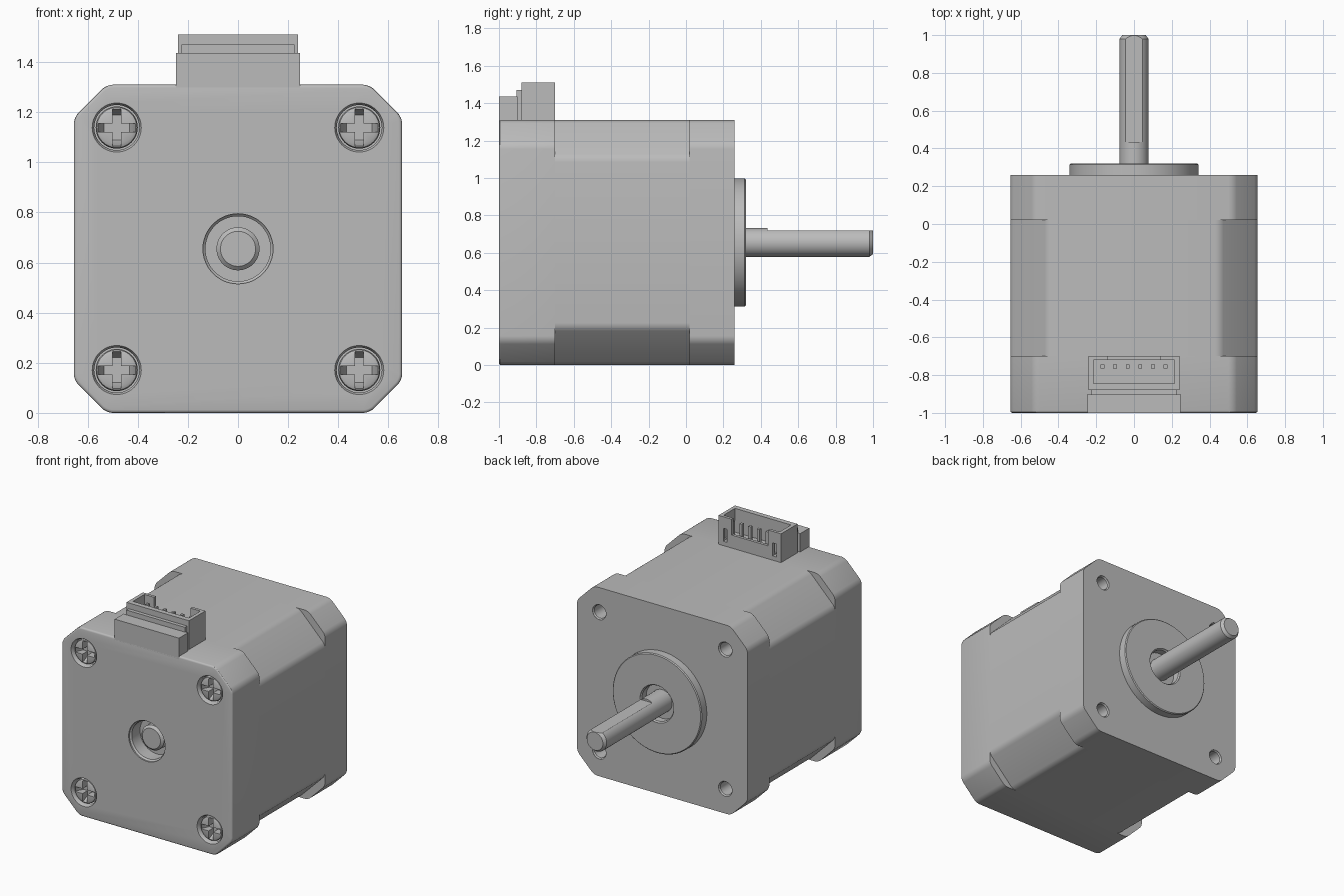
import bpy, bmesh, math
from mathutils import Matrix, Vector

if "Cube" in bpy.data.objects:
    bpy.data.objects.remove(bpy.data.objects["Cube"])

CZ = 0.655          # height of the shaft axis
HALF = 0.655        # half width of the body
BOLT = 0.484        # bolt offset from the axis

metal = bpy.data.materials.new("plain grey")
metal.use_nodes = True
GREY = (0.5, 0.5, 0.5, 1)
metal.diffuse_color = GREY
metal.node_tree.nodes["Principled BSDF"].inputs["Base Color"].default_value = GREY


def finish(name, bm):
    bmesh.ops.recalc_face_normals(bm, faces=bm.faces)
    mesh = bpy.data.meshes.new(name)
    bm.to_mesh(mesh)
    bm.free()
    ob = bpy.data.objects.new(name, mesh)
    mesh.materials.append(metal)
    bpy.context.collection.objects.link(ob)
    return ob


def activate(ob):
    bpy.ops.object.select_all(action='DESELECT')
    ob.select_set(True)
    bpy.context.view_layer.objects.active = ob


def smooth(ob):
    activate(ob)
    bpy.ops.object.shade_smooth_by_angle(angle=math.radians(30))


def box(name, x, y, z):
    """Box from (min, max) ranges."""
    bm = bmesh.new()
    bmesh.ops.create_cube(bm, size=1)
    for v in bm.verts:
        v.co = Vector([(r[0] + r[1]) / 2 + c * (r[1] - r[0]) for r, c in zip((x, y, z), v.co)])
    return finish(name, bm)


def lathe(name, profile, x=0, z=CZ, steps=48):
    """Solid of revolution about a y axis; profile is (radius, y), closed on the axis."""
    bm = bmesh.new()
    vs = [bm.verts.new((r, y, 0)) for r, y in profile]
    es = [bm.edges.new(p) for p in zip(vs, vs[1:])]
    bmesh.ops.spin(bm, geom=vs + es, cent=(0, 0, 0), axis=(0, 1, 0),
                   angle=math.tau, steps=steps)
    bmesh.ops.remove_doubles(bm, verts=bm.verts, dist=1e-5)
    bmesh.ops.translate(bm, verts=bm.verts, vec=(x, 0, z))
    return finish(name, bm)


def cut(target, cutters):
    for c in cutters:
        c.hide_render = True
        m = target.modifiers.new("cut", 'BOOLEAN')
        m.operation, m.solver, m.object = 'DIFFERENCE', 'EXACT', c
        activate(target)
        bpy.ops.object.modifier_apply(modifier=m.name)
        bpy.data.objects.remove(c)


def block(name, y0, y1, chamfer, rim=0):
    """Square prism along y with chamfered, softened corners and an optional soft rear rim."""
    bm = bmesh.new()
    a, b = HALF, HALF - chamfer
    outline = [(a, -b), (a, b), (b, a), (-b, a), (-a, b), (-a, -b), (-b, -a), (b, -a)]
    face = bm.faces.new([bm.verts.new((x, y0, CZ + z)) for x, z in outline])
    ext = bmesh.ops.extrude_face_region(bm, geom=[face])
    bmesh.ops.translate(bm, vec=(0, y1 - y0, 0),
                        verts=[g for g in ext["geom"] if isinstance(g, bmesh.types.BMVert)])
    if not any(len(f.verts) == 8 and abs(f.calc_center_median().y - y0) < 1e-5 for f in bm.faces):
        bm.faces.new([v for v in bm.verts if abs(v.co.y - y0) < 1e-5])
    long_edges = [e for e in bm.edges if abs(e.verts[0].co.y - e.verts[1].co.y) > 0.01]
    bmesh.ops.bevel(bm, geom=long_edges, offset=0.025, segments=4, profile=0.5, affect='EDGES')
    if rim:
        back = [e for e in bm.edges if all(abs(v.co.y - y0) < 1e-5 for v in e.verts)]
        bmesh.ops.bevel(bm, geom=back, offset=rim, segments=3, profile=0.5, affect='EDGES')
    return finish(name, bm)


def slot(x, z, turn):
    """Tapered arm of a cross recess."""
    bm = bmesh.new()
    pts = [(-0.074, -1.02), (0.074, -1.02), (0.074, -0.985), (0.05, -0.935),
           (-0.05, -0.935), (-0.074, -0.985)]
    face = bm.faces.new([bm.verts.new((px, py, -0.017)) for px, py in pts])
    ext = bmesh.ops.extrude_face_region(bm, geom=[face], use_keep_orig=True)
    bmesh.ops.translate(bm, vec=(0, 0, 0.034),
                        verts=[g for g in ext["geom"] if isinstance(g, bmesh.types.BMVert)])
    bmesh.ops.transform(bm, verts=bm.verts,
                        matrix=Matrix.Translation((x, 0, z)) @ Matrix.Rotation(turn, 4, 'Y'))
    return finish("slot_cutter", bm)


corners = [(sx * BOLT, CZ + sz * BOLT) for sx in (-1, 1) for sz in (-1, 1)]

# Body: rear cap, laminated core, front cap
rear_cap = block("rear_cap", -1.0, -0.70, 0.13, rim=0.012)
core = block("core", -0.70, 0.02, 0.2)
front_cap = block("front_cap", 0.02, 0.26, 0.13)

# Rear shaft recess and screw counterbores
cut(rear_cap, [lathe("recess_cutter", [(0, -1.05), (0.14, -1.05), (0.14, -0.99),
                                       (0.13, -0.98), (0.13, -0.89), (0, -0.89)])])
cut(rear_cap, [lathe("bore_cutter", [(0, -1.05), (0.098, -1.05), (0.098, -1.0),
                                     (0.09, -0.985), (0.09, -0.9), (0, -0.9)], x, z)
               for x, z in corners])
# Threaded mounting holes in the front cap
cut(front_cap, [lathe("hole_cutter", [(0, 0.3), (0.052, 0.3), (0.052, 0.258), (0.045, 0.25),
                                      (0.045, 0.12), (0, 0.12)], x, z, 32) for x, z in corners])
for part in (rear_cap, core, front_cap):
    smooth(part)

# Cross-head screws
for i, (x, z) in enumerate(corners):
    screw = lathe(f"screw_{i + 1}", [(0, -0.99), (0.068, -0.99), (0.08, -0.984), (0.084, -0.972),
                                     (0.084, -0.89), (0, -0.89)], x, z)
    cut(screw, [slot(x, z, 0), slot(x, z, math.pi / 2)])
    smooth(screw)

# Pilot boss with a bearing pocket
boss = lathe("pilot_boss", [(0, 0.25), (0.342, 0.25), (0.342, 0.314), (0.336, 0.32), (0, 0.32)],
             steps=96)
cut(boss, [lathe("pocket_cutter", [(0, 0.35), (0.13, 0.35), (0.13, 0.318), (0.122, 0.31),
                                   (0.122, 0.262), (0, 0.262)])])
smooth(boss)

# Shaft with a flat, and its stub at the rear
shaft = lathe("shaft", [(0, 0.255), (0.077, 0.255), (0.077, 0.98), (0.062, 1.0), (0, 1.0)])
cut(shaft, [box("flat_cutter", (-0.2, 0.2), (0.435, 1.1), (CZ + 0.063, CZ + 0.2))])
smooth(shaft)
smooth(lathe("rear_shaft_stub", [(0, -0.88), (0.086, -0.88), (0.086, -0.935), (0.07, -0.95),
                                 (0, -0.95)]))

# Connector mount on the rear cap
box("connector_mount", (-0.247, 0.247), (-1.0, -0.90), (1.29, 1.437))
box("connector_rib", (-0.225, 0.225), (-0.905, -0.875), (1.29, 1.47))

# Connector shell: open at the top, with a window and two slots in its front wall
shell = box("connector_shell", (-0.24, 0.24), (-0.88, -0.70), (1.30, 1.51))
cut(shell, [box("cavity_cutter", (-0.215, 0.215), (-0.845, -0.72), (1.345, 1.6)),
            box("window_cutter", (-0.14, 0.14), (-0.75, -0.65), (1.40, 1.6))]
    + [box("side_slot_cutter", (s * 0.19 - 0.014, s * 0.19 + 0.014), (-0.75, -0.65), (1.34, 1.43))
       for s in (-1, 1)])

# Six contact pins
for i in range(6):
    x = (i - 2.5) * 0.067
    box(f"pin_{i + 1}", (x - 0.01, x + 0.01), (-0.765, -0.745), (1.33, 1.47))
